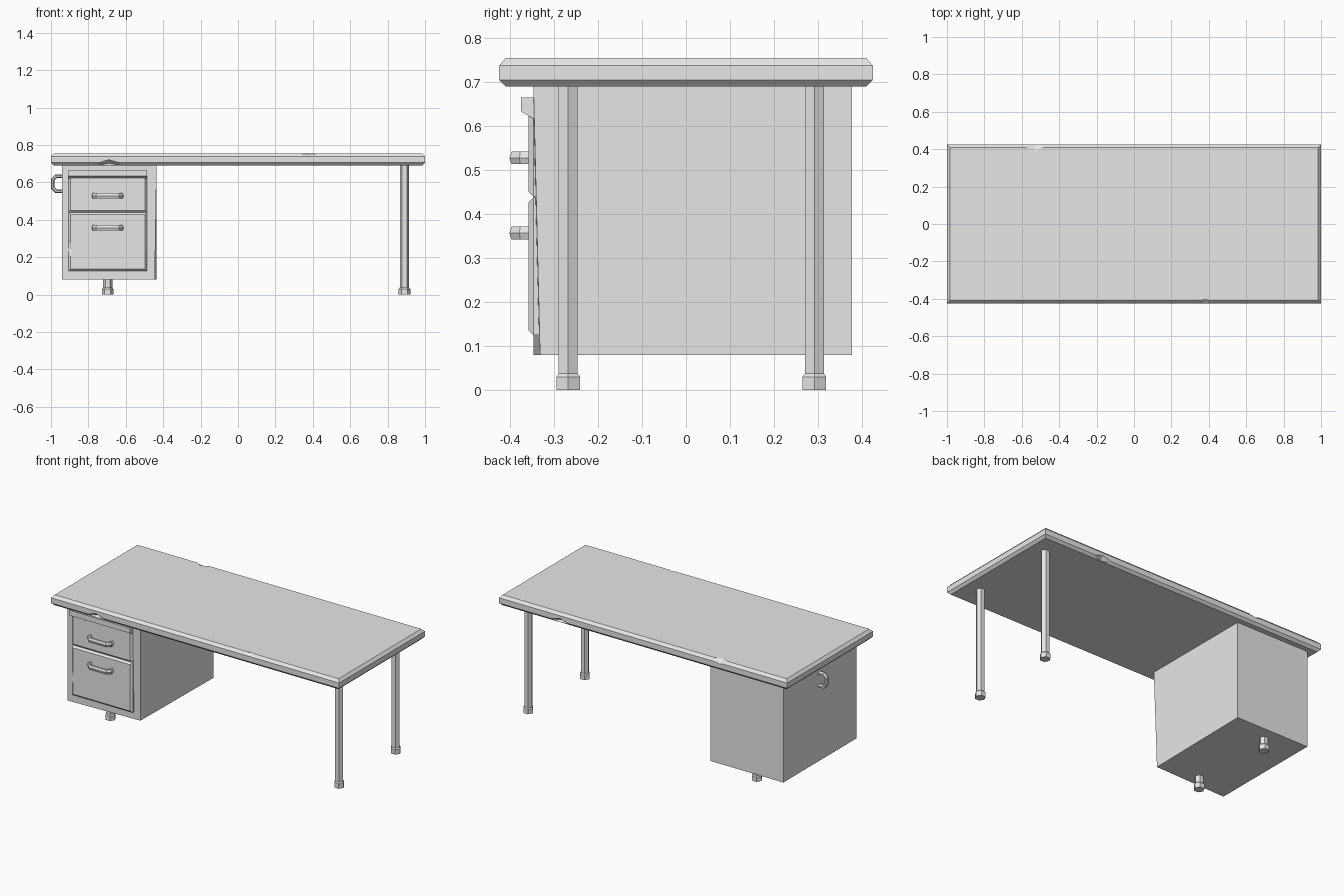
import bpy, bmesh, math
from mathutils import Matrix, Vector

cube = bpy.data.objects.get("Cube")
if cube:
    bpy.data.objects.remove(cube, do_unlink=True)

# Single painted-metal grey
grey = bpy.data.materials.new("plain_grey")
grey.use_nodes = True
grey.diffuse_color = (0.8, 0.8, 0.8, 1)
grey.node_tree.nodes["Principled BSDF"].inputs["Base Color"].default_value = (0.8, 0.8, 0.8, 1)


def add_object(name, data, matrix=Matrix()):
    obj = bpy.data.objects.new(name, data)
    bpy.context.collection.objects.link(obj)
    obj.matrix_world = matrix
    data.materials.append(grey)
    return obj


def loft(name, rings, matrix=Matrix()):
    """Skin a list of equal-length point rings and cap both ends."""
    bm = bmesh.new()
    loops = [[bm.verts.new(p) for p in ring] for ring in rings]
    count = len(loops[0])
    for low, high in zip(loops, loops[1:]):
        for i in range(count):
            j = (i + 1) % count
            bm.faces.new((low[i], low[j], high[j], high[i]))
    bm.faces.new(loops[0])
    bm.faces.new(loops[-1])
    bmesh.ops.recalc_face_normals(bm, faces=bm.faces)
    mesh = bpy.data.meshes.new(name)
    bm.to_mesh(mesh)
    bm.free()
    return add_object(name, mesh, matrix)


def rect(hx, hy, z):
    return [(-hx, -hy, z), (hx, -hy, z), (hx, hy, z), (-hx, hy, z)]


def polygon(radius, z, sides=6):
    angles = [math.tau * i / sides for i in range(sides)]
    return [(radius * math.cos(a), radius * math.sin(a), z) for a in angles]


def chip(target, spots):
    """Carve stretched octahedral nicks out of an object, then drop the cutters."""
    cutters = []
    for centre, size in spots:
        bm = bmesh.new()
        axes = [Vector(v) for v in ((1, 0, 0), (0, 1, 0), (0, 0, 1))]
        points = [a * s for a in axes for s in (1, -1)]
        verts = [bm.verts.new([c + p * s for c, p, s in zip(centre, pt, size)]) for pt in points]
        bmesh.ops.convex_hull(bm, input=verts)
        bmesh.ops.recalc_face_normals(bm, faces=bm.faces)
        mesh = bpy.data.meshes.new("nick_cutter")
        bm.to_mesh(mesh)
        bm.free()
        cutter = add_object("nick_cutter", mesh)
        cutter.hide_render = True
        cutters.append(cutter)
        mod = target.modifiers.new("nick", "BOOLEAN")
        mod.operation = "DIFFERENCE"
        mod.solver = "EXACT"
        mod.object = cutter
    bpy.context.view_layer.update()
    graph = bpy.context.evaluated_depsgraph_get()
    result = bpy.data.meshes.new_from_object(target.evaluated_get(graph))
    target.modifiers.clear()
    target.data = result
    for cutter in cutters:
        bpy.data.objects.remove(cutter, do_unlink=True)


# Desk top with chamfered rim and worn nicks
layers = [(0.69, 0.015), (0.705, 0), (0.738, 0), (0.755, 0.015)]
top = loft("desk_top", [rect(1 - inset, 0.425 - inset, z) for z, inset in layers])
chip(top, [
    ((0.38, -0.418, 0.752), (0.06, 0.02, 0.015)),
    ((-0.53, 0.425, 0.752), (0.075, 0.045, 0.02)),
    ((-0.69, -0.425, 0.7), (0.07, 0.03, 0.022)),
    ((0.58, 0.425, 0.7), (0.07, 0.03, 0.022)),
])

# Drawer cabinet, with one bent lower front corner
x0, x1, y0, y1 = -0.94, -0.435, -0.347, 0.378
loft("cabinet", [
    [(x0, y0, 0.08), (x1 - 0.01, y0 + 0.015, 0.08), (x1, y1, 0.08), (x0, y1, 0.08)],
    [(x0, y0, 0.69), (x1, y0, 0.69), (x1, y1, 0.69), (x0, y1, 0.69)],
])

# Drawer fronts: chamfered panels standing out from the cabinet
drawer_x, half_w = -0.697, 0.21
face_forward = Matrix.Rotation(math.pi / 2, 4, "X")
for name, low, high in (("upper", 0.44, 0.635), ("lower", 0.125, 0.438)):
    half_h = (high - low) / 2
    place = Matrix.Translation((drawer_x, 0, (low + high) / 2)) @ face_forward
    panel = loft(name + "_drawer_front", [
        rect(half_w, half_h, 0.325),
        rect(half_w, half_h, 0.347),
        rect(half_w - 0.011, half_h - 0.011, 0.358),
    ], place)
    if name == "lower":
        chip(panel, [((-0.905, -0.36, 0.24), (0.03, 0.012, 0.07))])

# Overhanging lip above the drawers
lip_profile = [(-0.33, 0.665), (-0.375, 0.665), (-0.375, 0.633), (-0.347, 0.617), (-0.33, 0.617)]
loft("drawer_lip", [[(x, y, z) for y, z in lip_profile]
                    for x in (drawer_x - half_w, drawer_x + half_w)])


# Bent bar handles, wider than they are deep
def handle(name, half, depth, matrix, bar=0.0105, corner=0.017):
    curve = bpy.data.curves.new(name, "CURVE")
    curve.dimensions = "3D"
    curve.bevel_depth = bar
    curve.bevel_resolution = 1
    side = [(half, -0.008), (half, depth - corner), (half - corner, depth)]
    path = [(-x, y) for x, y in side] + side[::-1]
    spline = curve.splines.new("POLY")
    spline.points.add(len(path) - 1)
    for point, (x, y) in zip(spline.points, path):
        point.co = (x, y, 0, 1)
    source = add_object(name, curve, matrix)
    bpy.context.view_layer.update()
    graph = bpy.context.evaluated_depsgraph_get()
    mesh = bpy.data.meshes.new_from_object(source.evaluated_get(graph))
    bpy.data.objects.remove(source, do_unlink=True)
    for face in mesh.polygons:
        face.use_smooth = False
    mesh.materials.clear()
    add_object(name, mesh, matrix)


flatten = Matrix.Diagonal((1, 1, 1.6, 1))
for name, z in (("upper_drawer_handle", 0.528), ("lower_drawer_handle", 0.357)):
    place = Matrix.Translation((drawer_x, -0.358, z)) @ Matrix.Rotation(math.pi, 4, "Z")
    handle(name, 0.075, 0.034, place @ flatten)

# Upright hook on the outer side of the cabinet
upright = Matrix(((0, -1, 0, x0), (0, 0, -1, 0.02), (1, 0, 0, 0.593), (0, 0, 0, 1)))
handle("side_hook", 0.04, 0.05, upright @ flatten, bar=0.01)

# Hexagonal legs with wider feet: tall on one end, stubs under the cabinet
for name, x, height in (("left_leg", 0.89, 0.695), ("cabinet_leg", -0.697, 0.085)):
    for end, y in (("front", -0.268), ("back", 0.292)):
        steps = [(0, 0.031), (0.03, 0.031), (0.037, 0.025), (height, 0.025)]
        loft(end + "_" + name, [polygon(r, z) for z, r in steps],
             Matrix.Translation((x, y, 0)))
